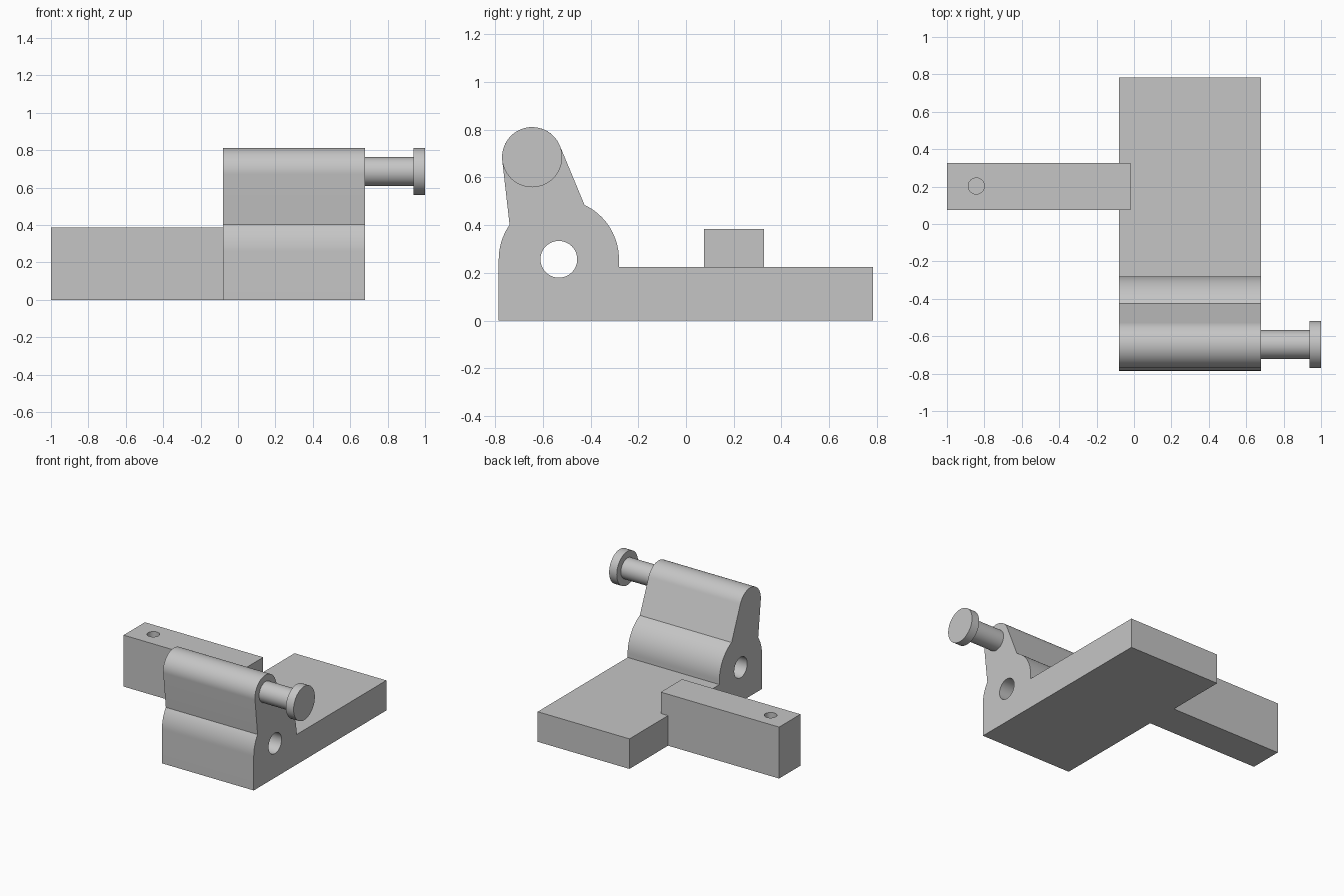
import bpy
import bmesh
from math import cos, sin, radians, pi
from mathutils import Vector

cube = bpy.data.objects.get("Cube")
if cube:
    bpy.data.objects.remove(cube, do_unlink=True)

grey = bpy.data.materials.new("plain grey")
grey.use_nodes = True
grey.diffuse_color = (0.56, 0.56, 0.56, 1)
grey.node_tree.nodes["Principled BSDF"].inputs["Base Color"].default_value = grey.diffuse_color


def arc(centre, radius, start, end, steps):
    """Points along an arc, angles in degrees."""
    angles = [radians(start + (end - start) * i / steps) for i in range(steps + 1)]
    return [(centre[0] + radius * cos(a), centre[1] + radius * sin(a)) for a in angles]


def extrude(name, points, place, direction):
    """Closed solid from a flat profile; place maps profile points to space."""
    bm = bmesh.new()
    face = bm.faces.new([bm.verts.new(place(*p)) for p in points])
    grown = bmesh.ops.extrude_face_region(bm, geom=[face])["geom"]
    bmesh.ops.translate(bm, vec=Vector(direction),
                        verts=[g for g in grown if isinstance(g, bmesh.types.BMVert)])
    bmesh.ops.recalc_face_normals(bm, faces=bm.faces)
    mesh = bpy.data.meshes.new(name)
    bm.to_mesh(mesh)
    bm.free()
    mesh.materials.append(grey)
    obj = bpy.data.objects.new(name, mesh)
    bpy.context.collection.objects.link(obj)
    return obj


def activate(obj):
    bpy.ops.object.select_all(action='DESELECT')
    obj.select_set(True)
    bpy.context.view_layer.objects.active = obj


def drill(obj, cutter):
    """Cut a hole and discard the cutter."""
    cutter.hide_render = True
    mod = obj.modifiers.new("hole", 'BOOLEAN')
    mod.operation = 'DIFFERENCE'
    mod.solver = 'EXACT'
    mod.object = cutter
    activate(obj)
    bpy.ops.object.modifier_apply(modifier=mod.name)
    bpy.data.objects.remove(cutter, do_unlink=True)


def circle(centre, radius):
    return arc(centre, radius, 0, 360, 64)[:-1]


LEFT, RIGHT = 0.68, -0.08
WIDTH = LEFT - RIGHT
BORE = (-0.533, 0.257)
TOP = (-0.645, 0.685)

# Base plate with rounded hinge and upright, one side profile
profile = [(0.783, 0), (0.783, 0.225), (-0.281, 0.225)]
profile += arc(BORE, 0.252, 0, 64.7, 20)
profile += arc(TOP, 0.126, 21, 186, 40)
profile += arc(BORE, 0.252, 145, 180, 12)
profile += [(-0.785, 0)]
body = extrude("base_and_upright", profile, lambda y, z: (RIGHT, y, z), (WIDTH, 0, 0))
drill(body, extrude("bore_cutter", circle(BORE, 0.077),
                    lambda y, z: (RIGHT - 0.1, y, z), (WIDTH + 0.2, 0, 0)))

# Side arm that steps up onto the base plate
step = [(-1, 0), (RIGHT, 0), (RIGHT, 0.225), (-0.02, 0.225), (-0.02, 0.385), (-1, 0.385)]
arm = extrude("side_arm", step, lambda x, z: (x, 0.075, z), (0, 0.252, 0))
drill(arm, extrude("pin_hole_cutter", circle((-0.843, 0.203), 0.043),
                   lambda x, y: (x, y, 0.185), (0, 0, 0.3)))

# Peg and its flat head
peg = extrude("peg", circle(TOP, 0.077), lambda y, z: (LEFT, y, z), (0.257, 0, 0))
head = extrude("peg_head", circle(TOP, 0.126), lambda y, z: (0.937, y, z), (0.063, 0, 0))

for obj in (body, arm, peg, head):
    activate(obj)
    bpy.ops.object.shade_smooth_by_angle(angle=pi / 6)
